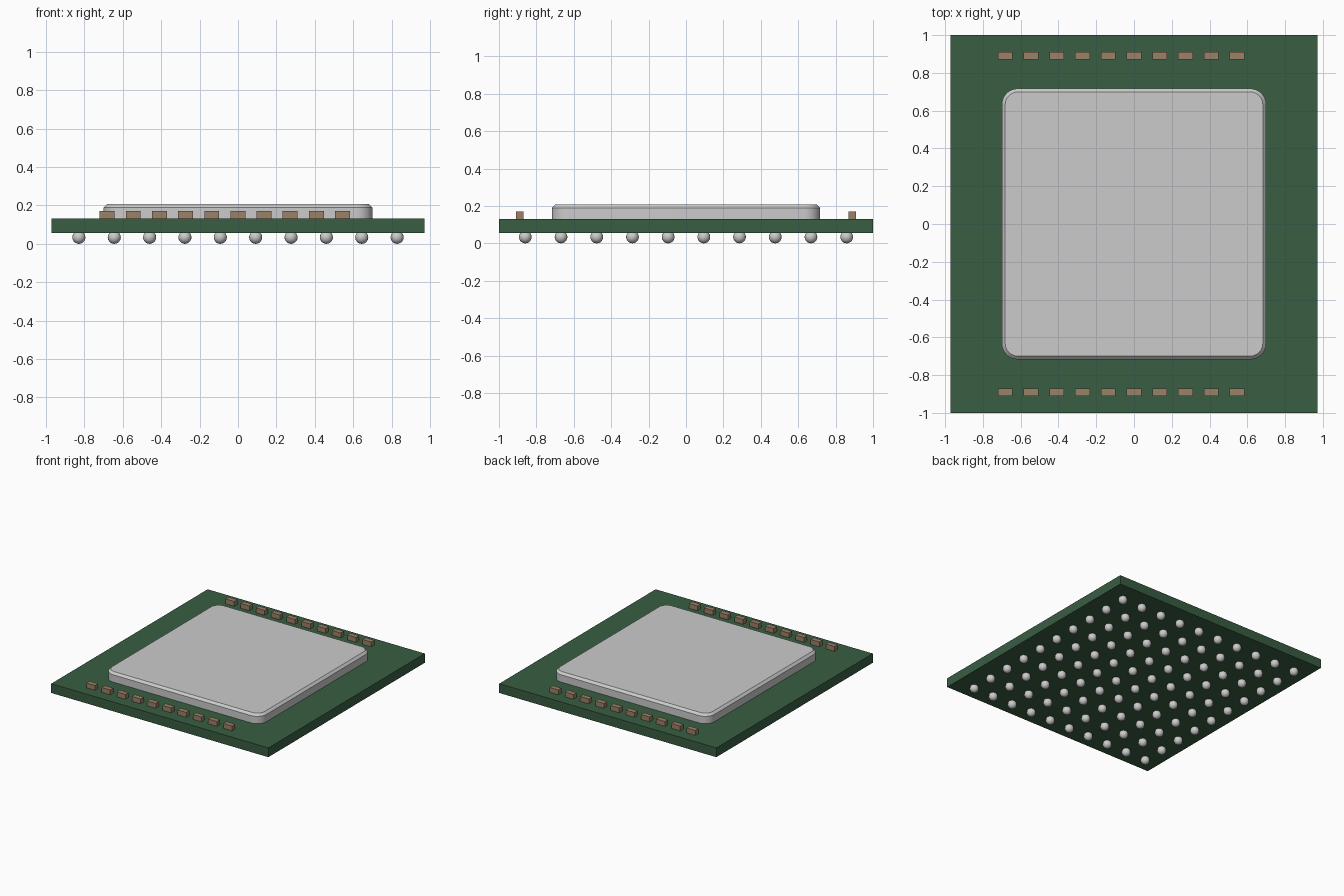
import bpy, bmesh, math
from mathutils import Matrix, Vector

if "Cube" in bpy.data.objects:
    bpy.data.objects.remove(bpy.data.objects["Cube"])


def make_object(name, bm, color=None, smooth=False):
    mesh = bpy.data.meshes.new(name)
    bmesh.ops.recalc_face_normals(bm, faces=bm.faces)
    bm.to_mesh(mesh)
    bm.free()
    if smooth:
        for p in mesh.polygons:
            p.use_smooth = True
    obj = bpy.data.objects.new(name, mesh)
    bpy.context.collection.objects.link(obj)
    if color:
        mat = bpy.data.materials.new(name + "_colour")
        mat.diffuse_color = (*color, 1)
        mat.use_nodes = True
        mat.node_tree.nodes["Principled BSDF"].inputs["Base Color"].default_value = mat.diffuse_color
        mesh.materials.append(mat)
    return obj


def add_box(bm, center, size):
    m = Matrix.Translation(center) @ Matrix.Diagonal((*size, 1))
    bmesh.ops.create_cube(bm, size=1, matrix=m)


def rounded_rect(hx, hy, r, z, steps=8):
    pts = []
    for k, (sx, sy) in enumerate([(1, 1), (-1, 1), (-1, -1), (1, -1)]):
        for i in range(steps + 1):
            a = math.pi / 2 * (k + i / steps)
            pts.append(Vector((sx * (hx - r) + r * math.cos(a),
                               sy * (hy - r) + r * math.sin(a), z)))
    return pts


BOARD_BOTTOM, BOARD_TOP = 0.056, 0.131

# Circuit board substrate
bm = bmesh.new()
add_box(bm, (0, 0, (BOARD_BOTTOM + BOARD_TOP) / 2), (1.944, 2.0, BOARD_TOP - BOARD_BOTTOM))
make_object("substrate", bm, (0.04, 0.11, 0.055))

# Heat spreader lid: rounded plate with chamfered top edge
bm = bmesh.new()
c = 0.018
rings = [[bm.verts.new(p) for p in rounded_rect(0.70 - d, 0.717 - d, 0.085 - d, z)]
         for d, z in [(0, BOARD_TOP), (0, 0.208 - c), (c, 0.208)]]
n = len(rings[0])
for lo, hi in zip(rings, rings[1:]):
    for i in range(n):
        j = (i + 1) % n
        bm.faces.new((lo[i], lo[j], hi[j], hi[i]))
bm.faces.new(rings[-1])
bm.faces.new(rings[0][::-1])
lid = make_object("heat_spreader", bm)
bpy.context.view_layer.objects.active = lid
lid.select_set(True)
bpy.ops.object.shade_smooth_by_angle(angle=math.radians(30))

# Two rows of small capacitors
bm = bmesh.new()
for y in (-0.89, 0.89):
    for i in range(10):
        add_box(bm, (-0.682 + i * 0.1363, y, BOARD_TOP + 0.019), (0.078, 0.04, 0.04))
make_object("capacitors", bm, (0.33, 0.22, 0.14))

# Solder ball grid underneath
bm = bmesh.new()
R = 0.034
for i in range(10):
    for j in range(10):
        x = -0.829 + i * 1.658 / 9
        y = -0.859 + j * 1.718 / 9
        bmesh.ops.create_uvsphere(bm, u_segments=16, v_segments=10, radius=R,
                                  matrix=Matrix.Translation((x, y, R)))
make_object("solder_balls", bm, smooth=True)
